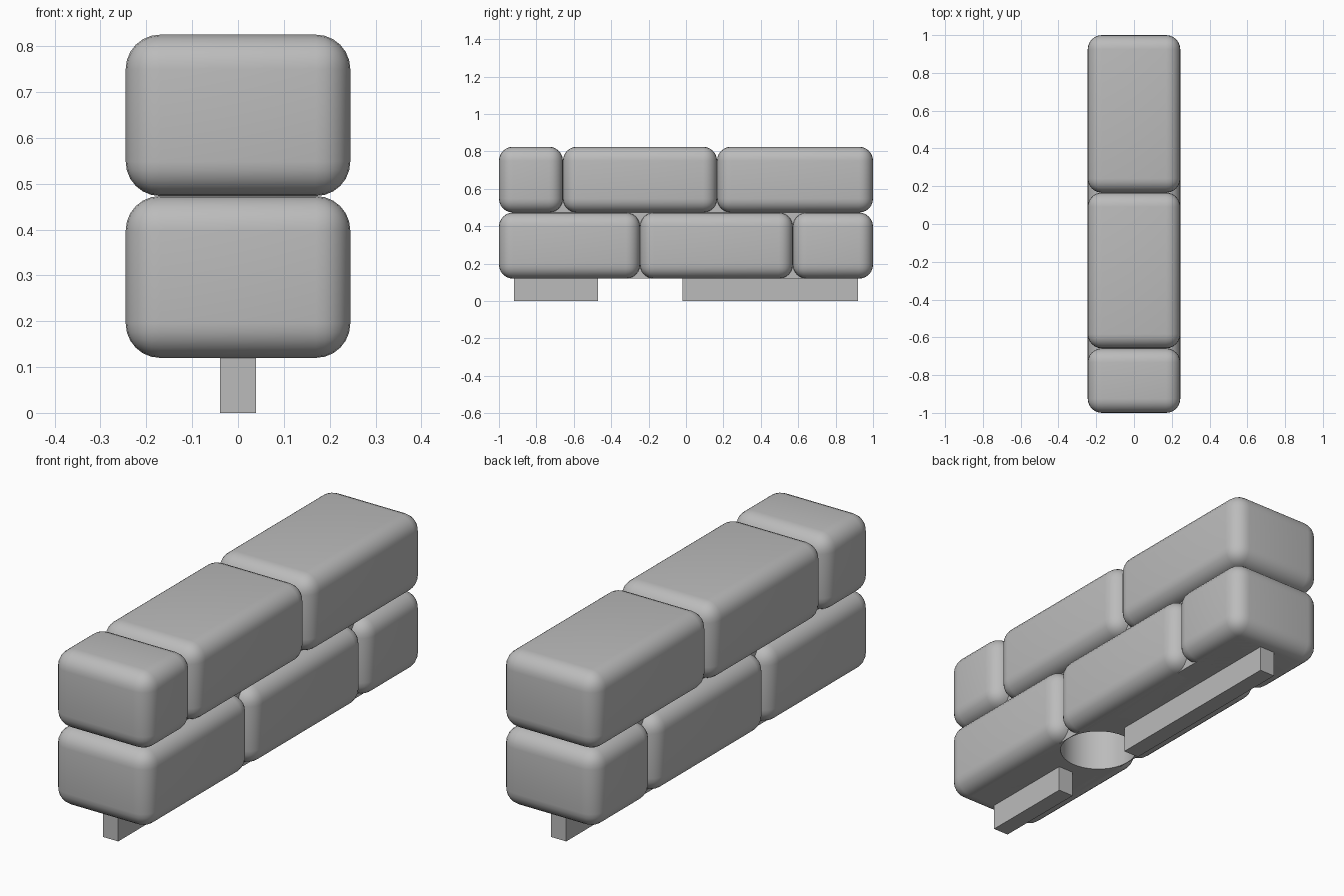
import bpy
import math

default_cube = bpy.data.objects.get("Cube")
if default_cube:
    bpy.data.objects.remove(default_cube, do_unlink=True)

stone = bpy.data.materials.new("stone grey")
stone.use_nodes = True
GREY = (0.5, 0.5, 0.5, 1)
stone.diffuse_color = GREY
stone.node_tree.nodes["Principled BSDF"].inputs["Base Color"].default_value = GREY

HALF_WIDTH = 0.245
ROUNDING = 0.075
BASE, MIDDLE, TOP = 0.12, 0.473, 0.825


def apply(obj, modifier):
    bpy.context.view_layer.objects.active = obj
    bpy.ops.object.modifier_apply(modifier=modifier.name)


def block(name, half_width, y0, y1, z0, z1, rounding=0):
    """Box between the given limits, optionally with rounded edges."""
    bpy.ops.mesh.primitive_cube_add(size=1, location=(0, (y0 + y1) / 2, (z0 + z1) / 2))
    obj = bpy.context.object
    obj.name = name
    obj.scale = (2 * half_width, y1 - y0, z1 - z0)
    bpy.ops.object.transform_apply(location=False, rotation=False, scale=True)
    obj.data.materials.append(stone)
    if rounding:
        bevel = obj.modifiers.new("rounding", "BEVEL")
        bevel.width = rounding
        bevel.segments = 6
        apply(obj, bevel)
    return obj


# Two staggered courses of rounded bricks
courses = {
    "lower_brick": (BASE, MIDDLE, (-1, -0.246, 0.571, 1)),
    "upper_brick": (MIDDLE, TOP, (-1, -0.658, 0.166, 1)),
}
bricks = []
for name, (z0, z1, joints) in courses.items():
    for i, (y0, y1) in enumerate(zip(joints, joints[1:])):
        bricks.append(block(f"{name}_{i + 1}", HALF_WIDTH, y0, y1, z0, z1, ROUNDING))

# Mortar core filling the joints, flush with the underside
core = block("mortar_core", HALF_WIDTH - ROUNDING, -0.92, 0.92, BASE, TOP - ROUNDING)

# Narrow rails under the wall
block("front_rail", 0.039, -0.92, -0.47, 0, BASE + 0.01)
block("back_rail", 0.039, -0.02, 0.92, 0, BASE + 0.01)

# Round socket in the underside, between the rails
bpy.ops.mesh.primitive_cylinder_add(vertices=48, radius=0.168, depth=0.4,
                                    location=(0, -0.246, 0.24))
cutter = bpy.context.object
cutter.name = "socket_cutter"
cutter.hide_render = True
cutter.data.materials.append(stone)
for obj in (bricks[0], bricks[1], core):
    cut = obj.modifiers.new("socket", "BOOLEAN")
    cut.operation = "DIFFERENCE"
    cut.solver = "EXACT"
    cut.object = cutter
    apply(obj, cut)
bpy.data.objects.remove(cutter, do_unlink=True)

# Smooth the rounded edges and socket wall, keep real corners sharp
bpy.ops.object.select_all(action="DESELECT")
for obj in bricks + [core]:
    obj.select_set(True)
bpy.context.view_layer.objects.active = core
bpy.ops.object.shade_smooth_by_angle(angle=math.radians(30))
